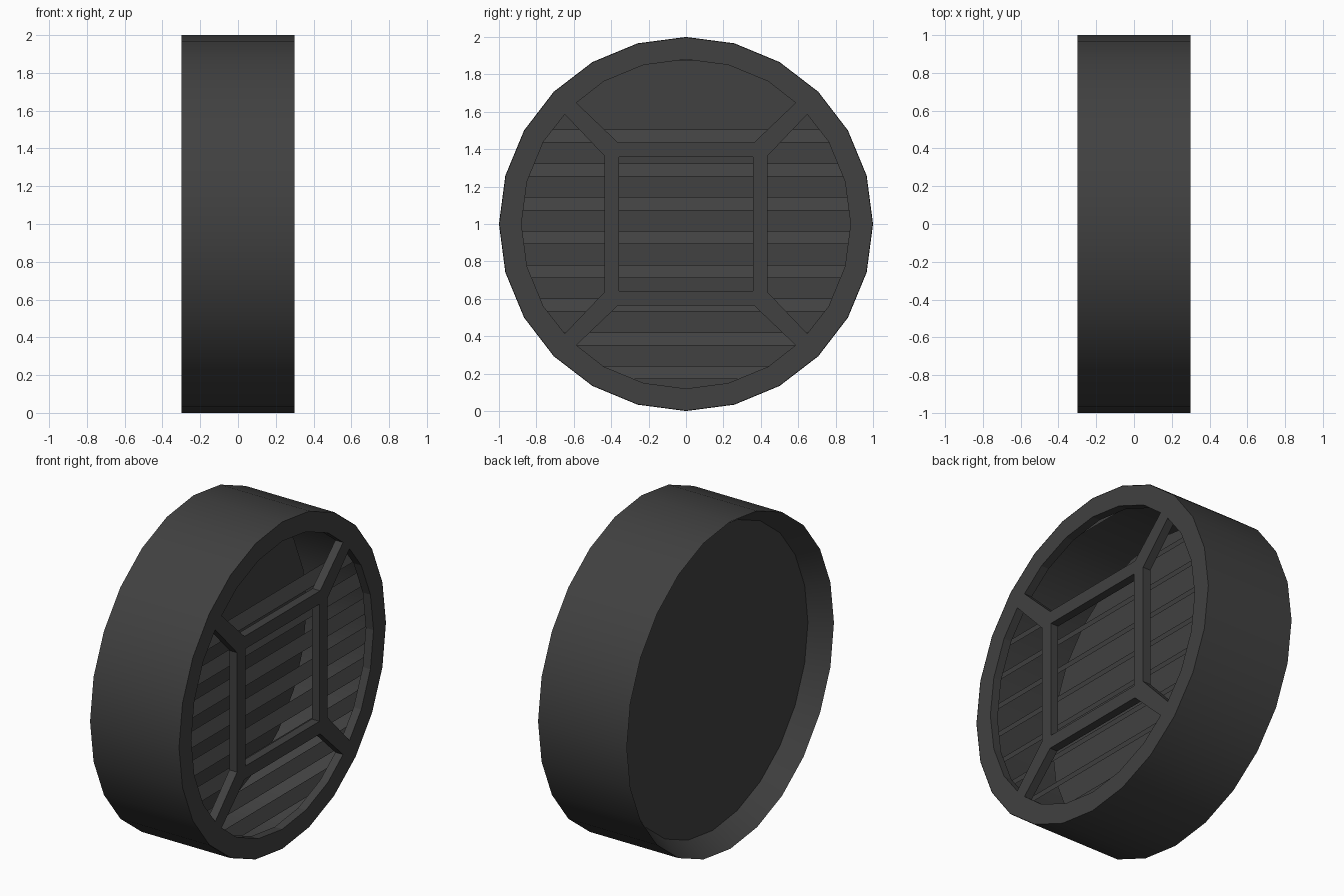
import bpy, bmesh, math
from mathutils import Matrix

if "Cube" in bpy.data.objects:
    bpy.data.objects.remove(bpy.data.objects["Cube"])

SIDES, HALF = 24, 0.3
PANEL_R, PANEL_X = 0.92, -0.18

mat = bpy.data.materials.new("dark grey")
mat.diffuse_color = (0.052, 0.052, 0.052, 1)
mat.use_nodes = True
mat.node_tree.nodes["Principled BSDF"].inputs["Base Color"].default_value = mat.diffuse_color


def polar(r, deg):
    a = math.radians(deg)
    return (r * math.cos(a), r * math.sin(a))


def circle(r):
    return [polar(r, 360 * i / SIDES) for i in range(SIDES)]


def add_mesh(name, bm, smooth=False):
    me = bpy.data.meshes.new(name)
    bm.normal_update()
    bm.to_mesh(me)
    bm.free()
    me.materials.append(mat)
    for p in me.polygons:
        p.use_smooth = smooth
    ob = bpy.data.objects.new(name, me)
    bpy.context.collection.objects.link(ob)
    return ob


def tube(name, r0, x0, r1, x1):
    """Open band around the x axis from one ring to another."""
    bm = bmesh.new()
    a = [bm.verts.new((x0, y, z + 1)) for y, z in circle(r0)]
    b = [bm.verts.new((x1, y, z + 1)) for y, z in circle(r1)]
    for i in range(SIDES):
        j = (i + 1) % SIDES
        bm.faces.new((a[i], a[j], b[j], b[i]))
    return add_mesh(name, bm, True)


# outer drum wall, and the sloped lip leading in to the back panel
tube("drum_wall", 1, -HALF, 1, HALF)
tube("back_lip", PANEL_R, PANEL_X, 1, -HALF)

# recessed back panel
bm = bmesh.new()
bm.faces.new([bm.verts.new((PANEL_X, y, z + 1)) for y, z in reversed(circle(PANEL_R))])
add_mesh("back_panel", bm)


# tilted louvre slats, trimmed to the drum
def chord(z):
    return math.sqrt(max(0, 0.975 ** 2 - (z - 1) ** 2))


bm = bmesh.new()
for top in [0.24 + 0.1807 * i for i in range(8)] + [1.945]:
    low = top - 0.07
    a, b = chord(top), chord(low)
    bm.faces.new([bm.verts.new(p) for p in (
        (0.23, -b, low), (0.23, b, low), (0.19, a, top), (0.19, -a, top))])
add_mesh("louvre_slats", bm)

# front grille: filled disc with a square hole and four side windows
cu = bpy.data.curves.new("grille_outline", 'CURVE')
cu.dimensions = '2D'
cu.fill_mode = 'BOTH'
cu.extrude = 0.026


def loop(pts):
    s = cu.splines.new('POLY')
    s.points.add(len(pts) - 1)
    for p, (x, y) in zip(s.points, pts):
        p.co = (x, y, 0, 1)
    s.use_cyclic_u = True


loop(circle(0.998))
h = 0.358
loop([(-h, -h), (h, -h), (h, h), (-h, h)])
window = [(-0.365, 0.437), (0.365, 0.437), (0.586, 0.648)]
window += [polar(0.88, d) for d in (60, 75, 90, 105, 120)] + [(-0.586, 0.648)]
for k in range(4):
    c, s = round(math.cos(k * math.pi / 2)), round(math.sin(k * math.pi / 2))
    loop([(c * x - s * y, s * x + c * y) for x, y in window])

tmp = bpy.data.objects.new("grille_outline", cu)
bpy.context.collection.objects.link(tmp)
bpy.context.view_layer.update()
me = bpy.data.meshes.new_from_object(
    tmp.evaluated_get(bpy.context.evaluated_depsgraph_get()))
bpy.data.objects.remove(tmp)
bm = bmesh.new()
bm.from_mesh(me)
bmesh.ops.remove_doubles(bm, verts=bm.verts[:], dist=0.0001)
# stand the outline up: local x to y, local y to z, local z to x
bm.transform(Matrix(((0, 0, 1, HALF - 0.026), (1, 0, 0, 0),
                     (0, 1, 0, 1), (0, 0, 0, 1))))
bmesh.ops.recalc_face_normals(bm, faces=bm.faces[:])
for f in bm.faces:
    f.material_index = 0
add_mesh("front_grille", bm)
